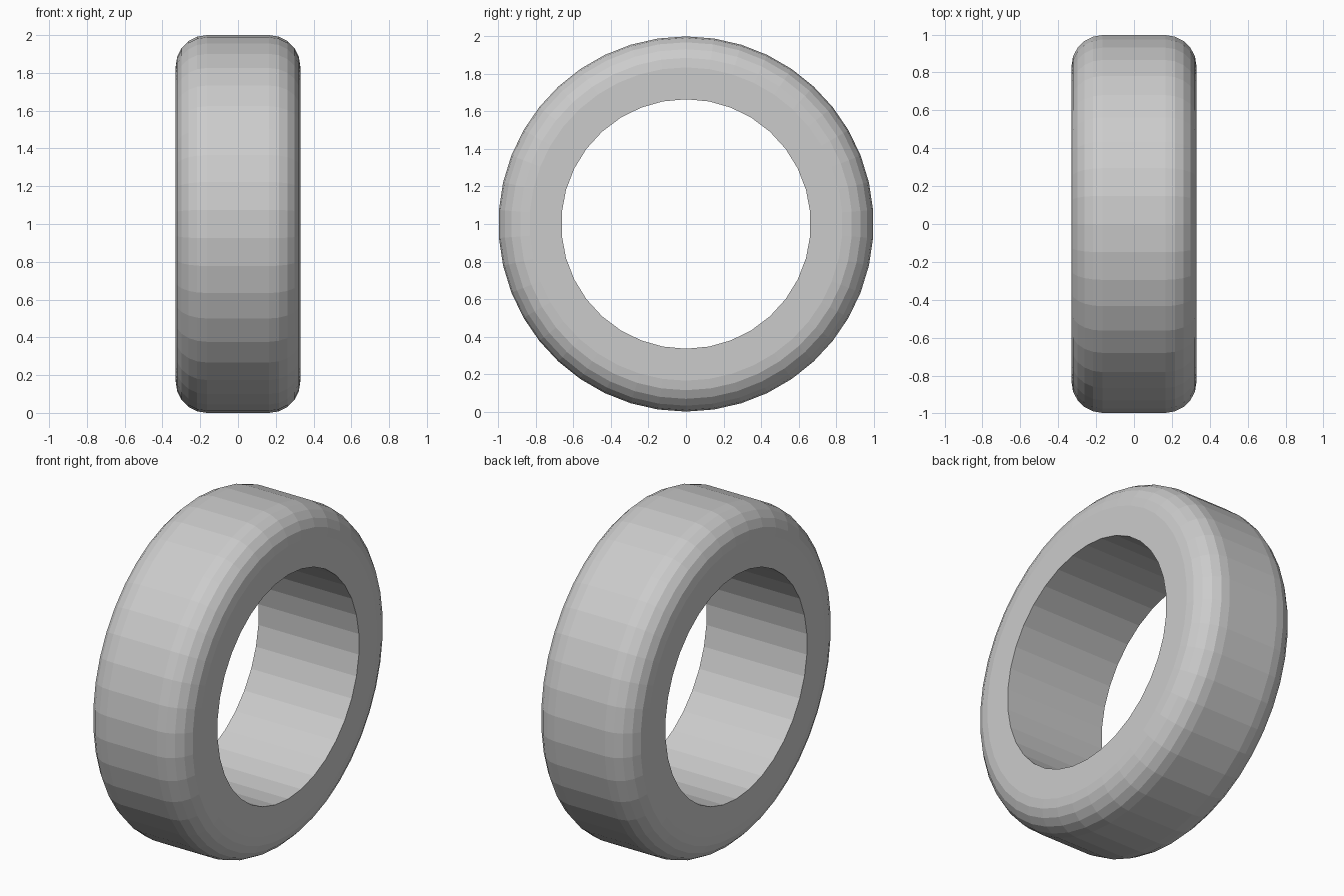
import bpy
import bmesh
from math import cos, sin, pi, radians
from mathutils import Vector

cube = bpy.data.objects.get("Cube")
if cube:
    bpy.data.objects.remove(cube, do_unlink=True)

HALF_WIDTH = 0.33
OUTER_RADIUS, OUTER_SIDES = 1.0, 42
HOLE_RADIUS, HOLE_SIDES = 0.665, 34
ROUND, ROUND_STEPS = 0.165, 5

grey = bpy.data.materials.new("plain grey")
grey.use_nodes = True
colour = (0.6, 0.6, 0.6, 1)
grey.diffuse_color = colour
grey.node_tree.nodes["Principled BSDF"].inputs["Base Color"].default_value = colour


def ring(bm, x, radius, sides):
    """Circle of vertices around the x axis, with one vertex at the top."""
    steps = [2 * pi * i / sides for i in range(sides)]
    return [bm.verts.new((x, radius * sin(a), 1 + radius * cos(a))) for a in steps]


def bridge(bm, first, second):
    for i in range(len(first)):
        j = (i + 1) % len(first)
        bm.faces.new((first[i], first[j], second[j], second[i]))


def loop_edges(bm, verts):
    pairs = zip(verts, verts[1:] + verts[:1])
    return [bm.edges.get(p) or bm.edges.new(p) for p in pairs]


# Rounded tread profile, from one sidewall to the other
corner = [radians(90 * i / ROUND_STEPS) for i in range(ROUND_STEPS + 1)]
half = [(HALF_WIDTH - ROUND * (1 - cos(a)), OUTER_RADIUS - ROUND * (1 - sin(a)))
        for a in corner]
profile = half + [(-x, r) for x, r in reversed(half)]

# Tread and shoulders
bm = bmesh.new()
tread = [ring(bm, x, r, OUTER_SIDES) for x, r in profile]
for a, b in zip(tread, tread[1:]):
    bridge(bm, a, b)

# Straight hole through the middle
hole = [ring(bm, x, HOLE_RADIUS, HOLE_SIDES) for x in (HALF_WIDTH, -HALF_WIDTH)]
bridge(bm, *hole)

# Flat sidewalls between the tread and the hole
for side, outer, inner in ((1, tread[0], hole[0]), (-1, tread[-1], hole[1])):
    bmesh.ops.triangle_fill(bm, use_beauty=True, normal=Vector((side, 0, 0)),
                            edges=loop_edges(bm, outer) + loop_edges(bm, inner))

bmesh.ops.recalc_face_normals(bm, faces=bm.faces)
mesh = bpy.data.meshes.new("tyre")
bm.to_mesh(mesh)
bm.free()
mesh.materials.append(grey)
bpy.context.collection.objects.link(bpy.data.objects.new("tyre", mesh))
